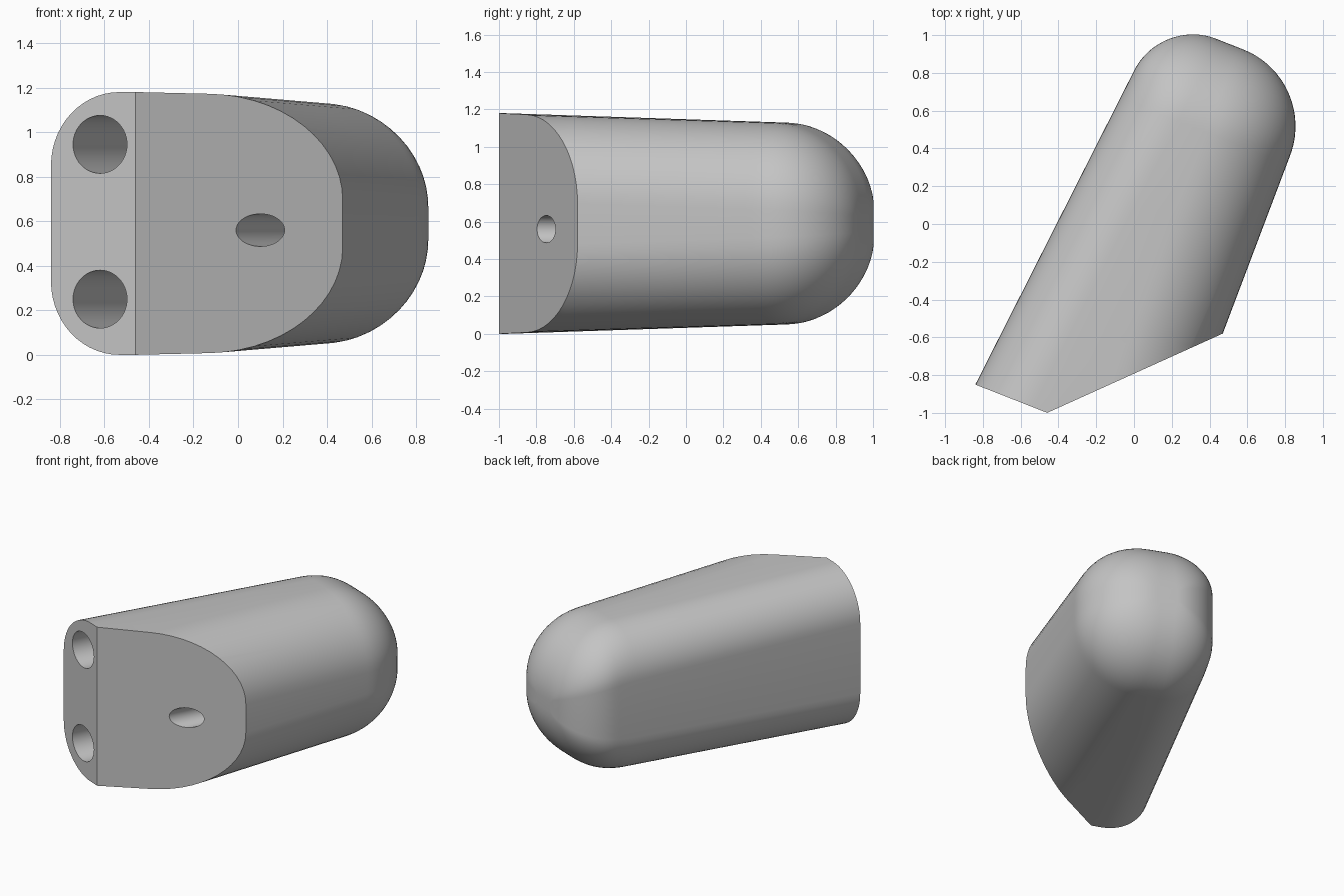
import bpy, bmesh
from math import sin, cos, pi, sqrt, radians
from mathutils import Vector

cube = bpy.data.objects.get("Cube")
if cube:
    bpy.data.objects.remove(cube, do_unlink=True)

grey = bpy.data.materials.new("plain grey")
grey.use_nodes = True
grey.diffuse_color = (0.55, 0.55, 0.55, 1)
grey.node_tree.nodes["Principled BSDF"].inputs["Base Color"].default_value = grey.diffuse_color

# Slanted frame: the body runs along ALONG and spreads across ACROSS
START = Vector((-0.84, -0.85, 0))
ALONG = Vector((0.366, 0.931, 0)).normalized()
ACROSS = Vector((ALONG.y, -ALONG.x, 0))
LENGTH, MID = 2.17, 0.59
LEFT_R, RIGHT_R, TOP_R = 0.31, 0.43, 0.48


def place(u, v, z):
    return START + ACROSS * u + ALONG * v + Vector((0, 0, z))


def inset(v, r):
    """How far a side has curved inward near the round end."""
    t = max(0, (v - LENGTH + r) / r)
    return r * (1 - sqrt(max(0, 1 - t * t)))


def ring(v, steps=14):
    """Rounded rectangle with separate left and right corner sizes."""
    il, ir, iz = inset(v, LEFT_R), inset(v, RIGHT_R), inset(v, TOP_R)
    left, right = 0.094 * v + il, 1.13 - 0.013 * v - ir
    half = MID - 0.03 * v - iz
    shrink = 1 - iz / TOP_R
    lu, lz = max(0.03, 0.33 - il), max(0.02, 0.33 * shrink)
    ru, rz = max(0.03, 0.46 - ir), max(0.02, 0.46 * shrink)
    corners = [(right - ru, half - rz, ru, rz), (left + lu, half - lz, lu, lz),
               (left + lu, lz - half, lu, lz), (right - ru, rz - half, ru, rz)]
    points = []
    for k, (cu, cz, a, b) in enumerate(corners):
        for i in range(steps + 1):
            t = (k + i / steps) * pi / 2
            points.append(place(cu + a * cos(t), v, MID + cz + b * sin(t)))
    return points


# Body: loft to a domed end
bm = bmesh.new()
straight = [0, 0.6, 1.2]
dome = [LENGTH - TOP_R + TOP_R * sin(i / 20 * pi / 2) for i in range(21)]
rings = [[bm.verts.new(p) for p in ring(v)] for v in straight + dome]
for a, b in zip(rings, rings[1:]):
    for i in range(len(a)):
        j = (i + 1) % len(a)
        bm.faces.new((a[i], a[j], b[j], b[i]))
bm.faces.new(rings[0])
bm.faces.new(rings[-1])

# Slanted front face
cut = bmesh.ops.bisect_plane(
    bm, geom=bm.verts[:] + bm.edges[:] + bm.faces[:], dist=1e-5,
    plane_co=Vector((-0.46, -1.0, 0)), plane_no=Vector((0.42, -0.93, 0)), clear_outer=True)
edges = [e for e in bm.edges if e.is_boundary]
bmesh.ops.holes_fill(bm, edges=edges, sides=0)
bmesh.ops.recalc_face_normals(bm, faces=bm.faces[:])
mesh = bpy.data.meshes.new("body")
bm.to_mesh(mesh)
bm.free()
mesh.materials.append(grey)
body = bpy.data.objects.new("body", mesh)
bpy.context.collection.objects.link(body)


def drill(center, radius, depth, angle):
    """Round blind hole, heading inward at an angle in the ground plane."""
    direction = Vector((cos(angle), sin(angle), 0))
    lead = 0.3
    middle = Vector(center) + direction * (depth - lead) / 2
    bpy.ops.mesh.primitive_cylinder_add(vertices=48, radius=radius, depth=depth + lead,
                                        location=middle)
    cutter = bpy.context.object
    cutter.name = "hole_cutter"
    cutter.rotation_euler = direction.to_track_quat('Z', 'Y').to_euler()
    cutter.data.materials.append(grey)
    cutter.hide_render = True
    mod = body.modifiers.new("hole", 'BOOLEAN')
    mod.operation = 'DIFFERENCE'
    mod.solver = 'EXACT'
    mod.object = cutter
    bpy.context.view_layer.objects.active = body
    bpy.ops.object.modifier_apply(modifier=mod.name)
    bpy.data.objects.remove(cutter, do_unlink=True)


# Two mounting holes and one small slanted hole
for z in (0.25, 0.945):
    drill((-0.62, -0.937, z), 0.13, 0.8, radians(64))
drill((0.1, -0.747, 0.56), 0.073, 0.5, radians(62))

bpy.ops.object.select_all(action='DESELECT')
body.select_set(True)
bpy.context.view_layer.objects.active = body
bpy.ops.object.shade_smooth_by_angle(angle=radians(30))
